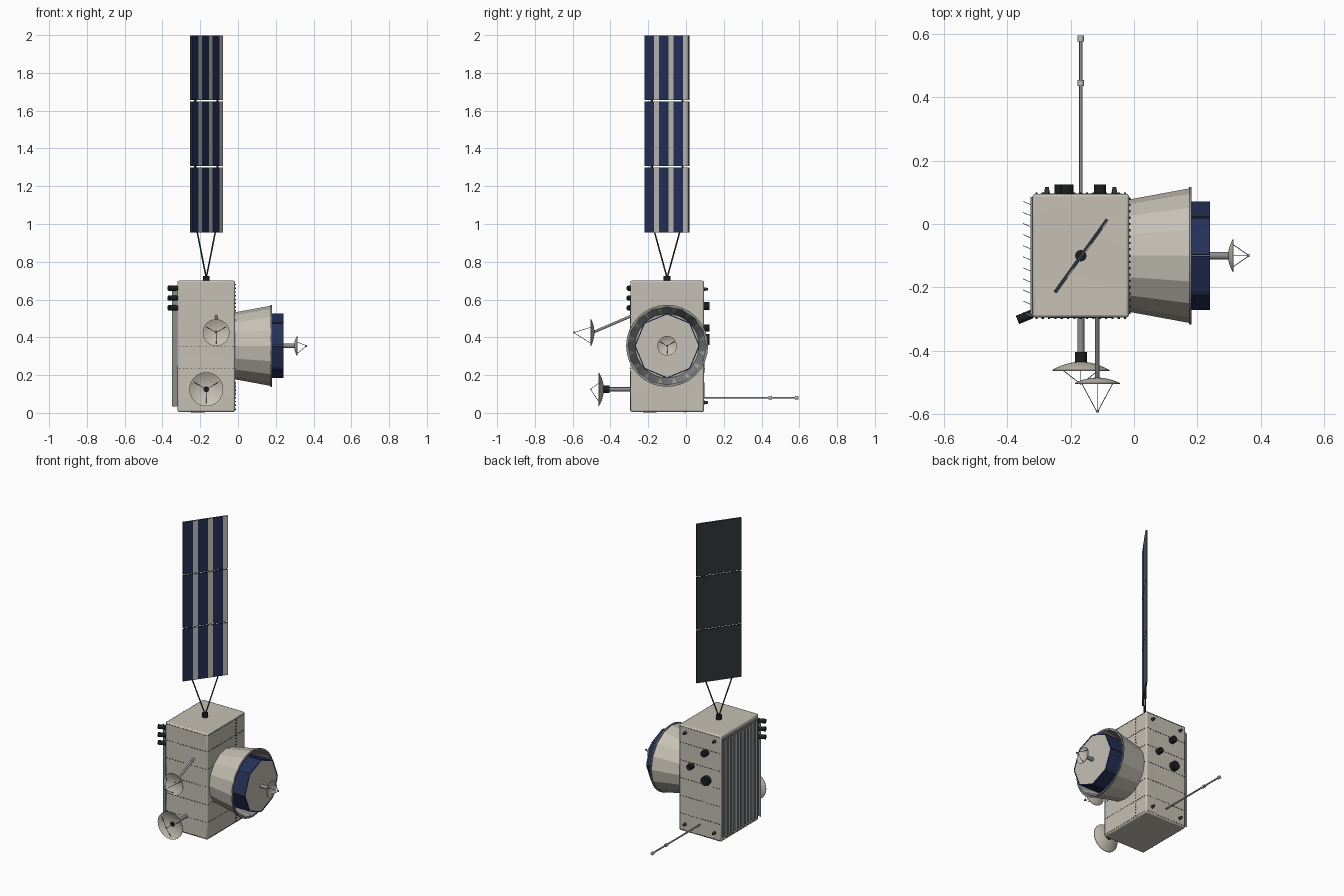
import bpy, bmesh, math, random
from mathutils import Vector, Matrix

random.seed(4)
if "Cube" in bpy.data.objects:
    bpy.data.objects.remove(bpy.data.objects["Cube"])


def material(name, r, g, b):
    m = bpy.data.materials.new(name)
    m.use_nodes = True
    m.diffuse_color = (r, g, b, 1)
    m.node_tree.nodes["Principled BSDF"].inputs["Base Color"].default_value = (r, g, b, 1)
    return m


CREAM = material("cream blanket", 0.56, 0.53, 0.46)
NAVY = material("navy solar cell", 0.018, 0.03, 0.095)
PALE = material("pale cell strip", 0.52, 0.5, 0.47)
SLATE = material("dark slate backing", 0.03, 0.037, 0.038)
BLACK = material("black fitting", 0.012, 0.014, 0.014)
METAL = material("grey metal", 0.26, 0.27, 0.28)


def finish(name, bm, mat, smooth=None):
    bmesh.ops.recalc_face_normals(bm, faces=bm.faces)
    mesh = bpy.data.meshes.new(name)
    bm.to_mesh(mesh)
    bm.free()
    mesh.materials.append(mat)
    if smooth:
        mesh.shade_smooth()
        mesh.set_sharp_from_angle(angle=math.radians(smooth))
    ob = bpy.data.objects.new(name, mesh)
    bpy.context.collection.objects.link(ob)
    return ob


def add_box(bm, centre, size, turn=0.0):
    m = Matrix.Translation(centre) @ Matrix.Rotation(turn, 4, 'Z') @ Matrix.Diagonal((*size, 1))
    return bmesh.ops.create_cube(bm, size=1, matrix=m)


def box(name, centre, size, mat, turn=0.0):
    bm = bmesh.new()
    add_box(bm, centre, size, turn)
    return finish(name, bm, mat)


def axis_matrix(origin, axis):
    return Matrix.Translation(origin) @ Vector(axis).to_track_quat('Z', 'Y').to_matrix().to_4x4()


def rod(name, p, q, r, mat, r2=None, sides=16):
    p, q = Vector(p), Vector(q)
    bm = bmesh.new()
    bmesh.ops.create_cone(bm, cap_ends=True, segments=sides, radius1=r,
                          radius2=r if r2 is None else r2, depth=(q - p).length,
                          matrix=axis_matrix((p + q) / 2, q - p))
    return finish(name, bm, mat, 40)


def lathe(name, profile, origin, axis, mat, sides=32, smooth=40):
    # profile holds (radius, height along axis)
    bm = bmesh.new()
    verts = [bm.verts.new((r, 0, h)) for r, h in profile]
    edges = [bm.edges.new(pair) for pair in zip(verts, verts[1:])]
    bmesh.ops.spin(bm, geom=verts + edges, cent=(0, 0, 0), axis=(0, 0, 1),
                   angle=math.tau, steps=sides, use_duplicate=False)
    bmesh.ops.remove_doubles(bm, verts=bm.verts, dist=1e-5)
    bm.transform(axis_matrix(origin, axis))
    return finish(name, bm, mat, smooth)


def dish(name, rim, axis, radius, depth, feed):
    # Shallow bowl opening along axis, with a tripod and feed
    steps = [i / 6 for i in range(7)]
    outer = [(radius * t, depth * (t * t - 1)) for t in steps]
    inner = [(radius * t, depth * (t * t - 1) + 0.003) for t in reversed(steps)]
    lathe(name, outer + inner, rim, axis, CREAM)
    m = axis_matrix(rim, axis)
    for i in range(3):
        a = math.radians(30 + 120 * i)
        foot = Vector((0.85 * radius * math.cos(a), 0.85 * radius * math.sin(a), -0.27 * depth))
        rod(f"{name}_strut_{i}", m @ foot, m @ Vector((0, 0, feed)), 0.0013, SLATE, sides=6)
    rod(name + "_feed", m @ Vector((0, 0, feed - 0.007)), m @ Vector((0, 0, feed)), 0.005, METAL, sides=10)


# Body: quilted box
X0, X1, Y0, Y1, Z0, Z1 = -0.32, -0.016, -0.295, 0.095, 0.005, 0.7
CX, CY = -0.168, -0.1
lo, hi = Vector((X0, Y0, Z0)), Vector((X1, Y1, Z1))
bm = bmesh.new()
add_box(bm, (lo + hi) / 2, hi - lo)
for axis, cuts in enumerate((3, 4, 6)):
    normal = Vector([float(k == axis) for k in range(3)])
    for i in range(1, cuts):
        bmesh.ops.bisect_plane(bm, geom=bm.verts[:] + bm.edges[:] + bm.faces[:],
                               plane_co=lo + (hi - lo) * (i / cuts), plane_no=normal)
for v in bm.verts:
    on = [k for k in range(3) if min(abs(v.co[k] - lo[k]), abs(v.co[k] - hi[k])) < 1e-4]
    if len(on) == 1:
        v.co[on[0]] += random.uniform(-0.003, 0.003)
body = finish("body", bm, CREAM, 40)
bevel = body.modifiers.new("soft_edges", 'BEVEL')
bevel.width, bevel.segments, bevel.angle_limit = 0.008, 2, math.radians(60)

# Stitching: tiny dark tabs along the seams
bm = bmesh.new()
TAB, THIN, PITCH = 0.007, 0.001, 0.02
rows = [Z0 + (Z1 - Z0) * k / 6 for k in range(1, 6)] + [Z0 + 0.01, Z1 - 0.01]
for z in rows:
    for i in range(15):
        for y in (Y0, Y1):
            add_box(bm, (X0 + 0.012 + i * PITCH, y, z), (TAB, 0.009, THIN))
    for i in range(19):
        add_box(bm, (X1, Y0 + 0.015 + i * PITCH, z), (0.009, TAB, THIN))
for i in range(34):
    add_box(bm, (X1, 0, Z0 + 0.015 + i * PITCH), (0.009, THIN, TAB))
finish("seam_stitching", bm, BLACK)

# Louvred radiator
box("radiator_plate", (X0 - 0.003, CY, 0.355), (0.008, 0.37, 0.64), METAL)
bm = bmesh.new()
for i in range(11):
    add_box(bm, (X0 - 0.015, 0.065 - 0.035 * i, 0.355), (0.033, 0.002, 0.64), -0.41)
finish("radiator_slats", bm, METAL)

# Thrusters on the front corner
for i, z in enumerate((0.66, 0.608, 0.556)):
    rod(f"thruster_{i}", (-0.322, -0.284, z), (-0.368, -0.303, z), 0.014, BLACK)

# Back sensors and corner studs
for i, (x, z, r) in enumerate(((-0.212, 0.565, 0.021), (-0.108, 0.45, 0.019), (-0.222, 0.388, 0.029))):
    rod(f"sensor_{i}", (x, Y1 - 0.005, z), (x, 0.125, z), r, BLACK, sides=20)
for x in (-0.275, -0.062):
    for z in (0.055, 0.655):
        rod("corner_stud", (x, Y1 - 0.005, z), (x, 0.117, z), 0.011, SLATE, 0.006, 10)

# Rear boom
rod("rear_boom", (CX, Y1 - 0.005, 0.08), (CX, 0.59, 0.08), 0.005, METAL)
for y in (0.445, 0.586):
    rod("boom_knob", (CX, y - 0.009, 0.08), (CX, y + 0.009, 0.08), 0.01, PALE)

# Flared shroud, hollow
HZ = 0.355
lathe("shroud", [(0.177, -0.018), (0.213, 0.178), (0.207, 0.178), (0.171, -0.018), (0.177, -0.018)],
      (0, CY, HZ), (1, 0, 0), CREAM, 16, 5)
lathe("shroud_rim", [(0.207, 0.173), (0.217, 0.173), (0.217, 0.181), (0.207, 0.181), (0.207, 0.173)],
      (0, CY, HZ), (1, 0, 0), METAL)
lathe("shroud_lining", [(0.169, -0.01), (0.204, 0.176)], (0, CY, HZ), (1, 0, 0), METAL)

# Octagonal drum with cell plates
drum = rod("drum", (X1, CY, HZ), (0.238, CY, HZ), 0.167, CREAM, sides=8)
bm = bmesh.new()
apothem = 0.167 * math.cos(math.pi / 8)
width = 2 * 0.167 * math.sin(math.pi / 8)
for i in range(8):
    m = (Matrix.Translation((0, CY, HZ)) @ Matrix.Rotation(math.pi * (i + 0.5) / 4, 4, 'X')
         @ Matrix.Translation((0.152, 0, apothem + 0.002)) @ Matrix.Diagonal((0.176, width - 0.003, 0.006, 1)))
    bmesh.ops.create_cube(bm, size=1, matrix=m)
finish("drum_cells", bm, NAVY)
rod("drum_mast", (0.235, CY, HZ), (0.3, CY, HZ), 0.012, METAL)
dish("end_dish", (0.312, CY, HZ), (1, 0, 0), 0.052, 0.015, 0.052)

# Front antennas
rod("lower_mast", (CX, Y0 + 0.01, 0.125), (CX, -0.41, 0.125), 0.011, METAL)
rod("lower_joint", (CX, -0.405, 0.125), (CX, -0.438, 0.125), 0.019, BLACK)
dish("lower_dish", (CX, -0.461, 0.125), (0, -1, 0), 0.09, 0.026, 0.045)
rod("lower_dish_hub", (CX, -0.43, 0.125), (CX, -0.443, 0.125), 0.015, BLACK)
rod("upper_mast", (-0.116, Y0 + 0.01, 0.515), (-0.116, -0.488, 0.428), 0.007, METAL)
dish("upper_dish", (-0.116, -0.502, 0.425), (0, -1, 0), 0.071, 0.017, 0.093)

# Solar wing
rod("wing_hub", (CX, CY, Z1 - 0.005), (CX, CY, 0.726), 0.018, BLACK)
TURN = math.atan2(0.23, 0.165)
along = Vector((math.cos(TURN), math.sin(TURN), 0))
facing = Vector((math.sin(TURN), -math.cos(TURN), 0))
centre = Vector((CX, CY, 0))
SPAN = 0.283
for s in (-1, 1):
    rod("wing_strut", (CX, CY, 0.715), centre + along * (s * 0.083) + Vector((0, 0, 0.96)), 0.004, SLATE, sides=8)
for p in range(3):
    z = 1.1275 + 0.35 * p
    up = Vector((0, 0, z))
    box(f"wing_panel_{p}", centre + up, (SPAN, 0.008, 0.343), SLATE, TURN)
    for i in range(3):
        start = -SPAN / 2 + SPAN * i / 3
        for kind, mat, a, b in (("cells", NAVY, 0, 0.66), ("strip", PALE, 0.66, 1)):
            mid = start + SPAN / 3 * (a + b) / 2
            box(f"wing_{kind}_{p}_{i}", centre + up + along * mid + facing * 0.005,
                (SPAN / 3 * (b - a), 0.004, 0.343), mat, TURN)
for s in (-1, 1):
    for z in (1.3025, 1.6525):
        box("wing_hinge", centre + along * (s * 0.1) + Vector((0, 0, z)), (0.01, 0.006, 0.012), SLATE, TURN)
